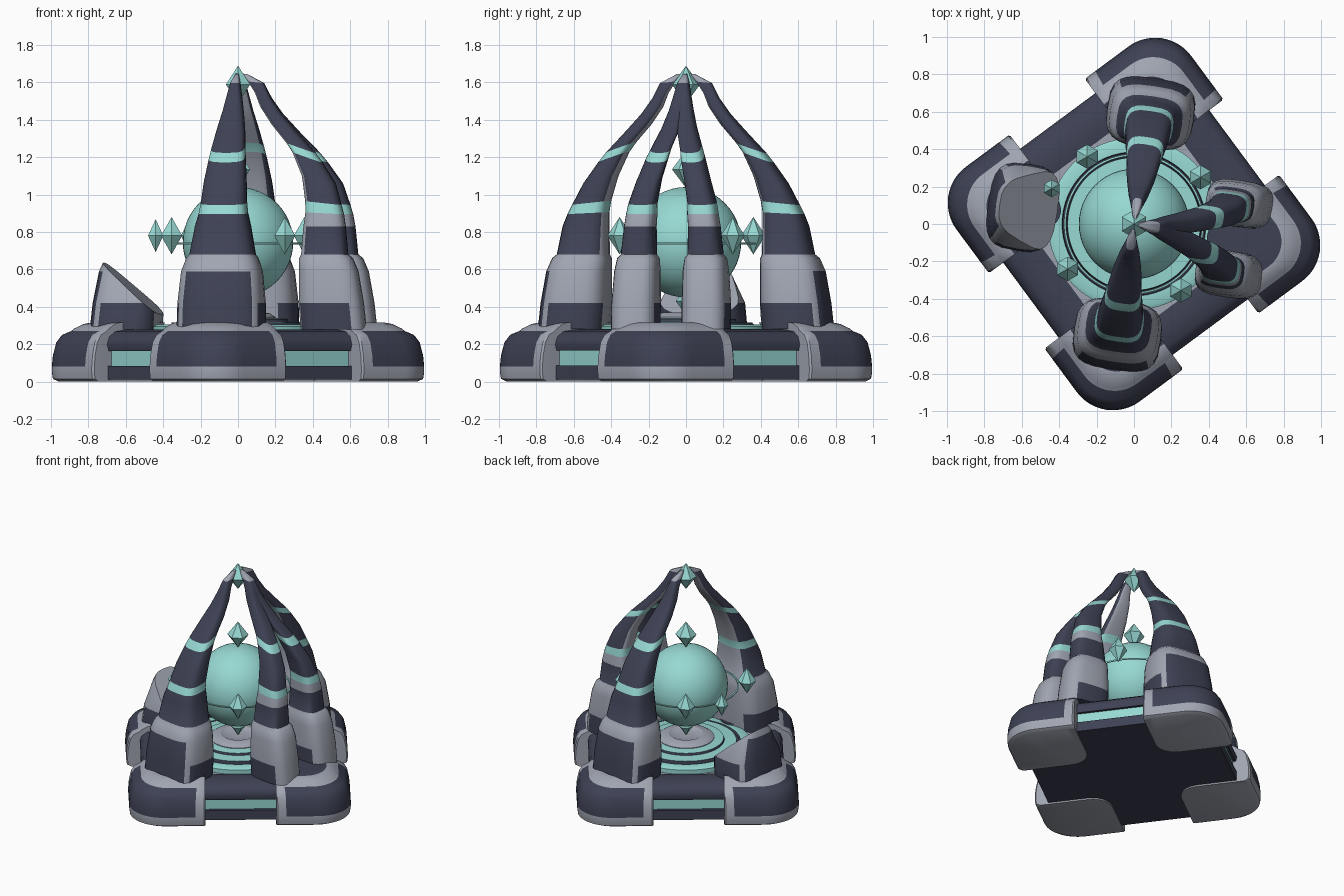
import bpy, bmesh, math
from mathutils import Matrix, Vector

if "Cube" in bpy.data.objects:
    bpy.data.objects.remove(bpy.data.objects["Cube"])

ROT = math.radians(36.5)          # the whole base is turned by this angle


def material(name, rgb):
    m = bpy.data.materials.new(name)
    m.diffuse_color = (*rgb, 1)
    m.use_nodes = True
    m.node_tree.nodes["Principled BSDF"].inputs["Base Color"].default_value = m.diffuse_color
    return m


MATS = [material("dark_slate", (0.048, 0.053, 0.088)),
        material("light_grey", (0.35, 0.375, 0.44)),
        material("pale_teal", (0.31, 0.69, 0.65))]
DARK, GREY, TEAL = 0, 1, 2


def finish(name, bm, matrix=Matrix(), smooth=40):
    bmesh.ops.recalc_face_normals(bm, faces=bm.faces)
    bm.transform(matrix)
    me = bpy.data.meshes.new(name)
    bm.to_mesh(me)
    bm.free()
    for m in MATS:
        me.materials.append(m)
    ob = bpy.data.objects.new(name, me)
    bpy.context.collection.objects.link(ob)
    if smooth:
        bpy.ops.object.select_all(action='DESELECT')
        ob.select_set(True)
        bpy.context.view_layer.objects.active = ob
        bpy.ops.object.shade_smooth_by_angle(angle=math.radians(smooth))
    return ob


def loft(rings, rule, start=DARK, end=DARK):
    """Skin a list of rings; rule(ring, point) gives the material."""
    bm = bmesh.new()
    vs = [[bm.verts.new(p) for p in r] for r in rings]
    n = len(vs[0])
    for i in range(len(vs) - 1):
        for j in range(n):
            k = (j + 1) % n
            f = bm.faces.new((vs[i][j], vs[i][k], vs[i + 1][k], vs[i + 1][j]))
            f.material_index = rule(i, j)
    bm.faces.new(vs[0]).material_index = start
    bm.faces.new(vs[-1]).material_index = end
    return bm


def lathe(name, profile, colours, n=64):
    rings = [[(r * math.cos(2 * math.pi * j / n), r * math.sin(2 * math.pi * j / n), z)
              for j in range(n)] for r, z in profile]
    finish(name, loft(rings, lambda i, j: colours[i], colours[0], colours[-1]), smooth=30)


def slab(name, half, z0, z1, mat):
    bm = bmesh.new()
    bmesh.ops.create_cube(bm, size=1)
    bm.transform(Matrix.Translation((0, 0, (z0 + z1) / 2)) @
                 Matrix.Diagonal((2 * half, 2 * half, z1 - z0, 1)))
    for f in bm.faces:
        f.material_index = mat
    finish(name, bm, Matrix.Rotation(ROT, 4, 'Z'), 0)


def diamond(name, x, y, z, r, h):
    bm = bmesh.new()
    bmesh.ops.create_uvsphere(bm, u_segments=6, v_segments=2, radius=1)
    for f in bm.faces:
        f.material_index = TEAL
    finish(name, bm, Matrix.Translation((x, y, z)) @ Matrix.Diagonal((r, r, h, 1)), 0)


# Square base layers
slab("base_plate", 0.68, 0.012, 0.085, DARK)
slab("base_light_strip", 0.655, 0.085, 0.168, TEAL)
slab("base_floor", 0.52, 0.16, 0.262, GREY)

# Rounded beams on the four sides
BEAM = [(.47, .165), (.675, .165), (.685, .2), (.67, .24), (.63, .268), (.53, .28), (.47, .27)]
for k in range(4):
    bm = loft([[(u, v, z) for v, z in BEAM] for u in (-.32, .32)], lambda i, j: DARK)
    finish(f"side_beam_{k}", bm, Matrix.Rotation(ROT + k * math.pi / 2, 4, 'Z'), 50)


# Corner feet: rounded square outline, shrunk towards its inner corner with height
def arc(c, r, a0, a1, n):
    return [(c + r * math.cos(math.radians(a0 + (a1 - a0) * i / n)),
             c + r * math.sin(math.radians(a0 + (a1 - a0) * i / n))) for i in range(n + 1)]


OUT = arc(.40, .15, 180, 270, 6) + [(.77, .25), (.78, .26), (.78, .32)]
first_outer = len(OUT) - 1
OUT += arc(.54, .24, 0, 90, 14) + [(.32, .78)]
last_outer = len(OUT) - 1
OUT += [(.26, .78), (.25, .77)]
FOOT = [(.03, 0), (.005, .015), (0, .05), (0, .08), (.005, .14), (.02, .21), (.045, .25),
        (.085, .27), (.10, .285), (.14, .308), (.17, .315)]


def foot_rule(i, j):
    if 3 <= i <= 6 and first_outer <= j < last_outer:
        return DARK
    return GREY


for k in range(4):
    rings = []
    for inset, z in FOOT:
        s = 1 - inset / .53
        rings.append([(.25 + (u - .25) * s, .25 + (v - .25) * s, z) for u, v in OUT])
    finish(f"corner_foot_{k}", loft(rings, foot_rule, GREY, DARK),
           Matrix.Rotation(ROT + k * math.pi / 2, 4, 'Z'), 40)

# Pillar stations: height, outer radius, inner radius, half width, twin offset, twin half width
ROWS = [(.28, .79, .42, .235, .19, .125), (.42, .775, .41, .232, .19, .125),
        (.59, .745, .41, .215, .185, .118), (.66, .715, .41, .19, .182, .108),
        (.68, .69, .42, .175, .18, .092), (.83, .66, .42, .148, .173, .083),
        (.90, .635, .42, .13, .165, .08), (.955, .61, .41, .122, .16, .075),
        (1.08, .55, .37, .112, .13, .066), (1.2, .47, .31, .097, .095, .06),
        (1.25, .43, .275, .09, .08, .055), (1.35, .335, .19, .075, .045, .05),
        (1.45, .24, .125, .055, .025, .04), (1.53, .18, .095, .04, .015, .032),
        (1.60, .14, .055, .025, .008, .022), (1.645, .05, .02, .008, .003, .008)]
N = 24


def pillar(twin=0, rows=ROWS):
    rings = []
    for z, ro, ri, w, t, tw in rows:
        if twin:
            d = max(0, min(.07, .2 * (1.1 - z)))
            ro, ri, w = ro - d, ri - d * .7, tw
        lean = .35 * max(0, min(1, (z - .85) / .35)) * (1 if z < 1.58 else .3)
        ring = []
        for j in range(N):
            a = 2 * math.pi * j / N
            c, s = math.cos(a), math.sin(a)
            x = math.copysign(abs(c) ** .62, c) * (ro - ri) / 2
            y = math.copysign(abs(s) ** .62, s) * w
            ring.append(((ro + ri) / 2 + x, y + twin * t, z - lean * x))
        rings.append(ring)

    def rule(i, j):
        z = (rows[i][0] + rows[i + 1][0]) / 2
        c = math.cos(2 * math.pi * (j + .5) / N)
        if .90 < z < .955 or 1.2 < z < 1.25:
            return TEAL
        if twin and .83 < z < .9:
            return GREY
        if z < .68:                                   # framed base section
            if z < .42 and -.9 < c < .5:
                return DARK
            return DARK if c > .72 and z < .59 and not twin else GREY
        return GREY if c < -.7 or z > 1.6 else DARK   # pale inner face and tip
    return loft(rings, rule, DARK, GREY)


def facing(deg):
    return Matrix.Rotation(math.radians(deg), 4, 'Z')


finish("back_pillar", pillar(), facing(81.5), 45)
finish("front_pillar", pillar(), facing(261.5), 45)
finish("twin_pillar_a", pillar(1), facing(-8.5), 45)
finish("twin_pillar_b", pillar(-1), facing(-8.5), 45)

# Broken pillar stub: base section cut by a slanted plane
bm = pillar(0, ROWS[:4])
cut = bmesh.ops.bisect_plane(bm, geom=bm.verts[:] + bm.edges[:] + bm.faces[:],
                             plane_co=Vector((.69, 0, .605)), plane_no=Vector((-.205, 0, .23)),
                             clear_outer=True)
edges = [e for e in cut["geom_cut"] if isinstance(e, bmesh.types.BMEdge)]
for f in bmesh.ops.contextual_create(bm, geom=edges)["faces"]:
    f.material_index = GREY
for v in bm.verts:                                    # pinch the broken top
    if v.co.z > .4:
        v.co.y *= 1 - 1.7 * (v.co.z - .4)
finish("broken_stub", bm, facing(171.5), 30)

# Round platform and pedestal
lathe("round_platform",
      [(.46, .25), (.46, .295), (.44, .305), (.385, .305), (.38, .285), (.36, .285),
       (.355, .315), (.27, .32), (.265, .335), (.23, .34)],
      [TEAL, TEAL, TEAL, DARK, DARK, DARK, TEAL, DARK, TEAL, TEAL])
lathe("pedestal", [(.2, .30), (.2, .345), (.17, .365), (.12, .37), (.09, .355), (.03, .355)],
      [GREY] * 6, 40)

# Floating sphere with its orbit ring
bm = bmesh.new()
bmesh.ops.create_uvsphere(bm, u_segments=48, v_segments=24, radius=.295)
for f in bm.faces:
    f.material_index = TEAL
finish("floating_sphere", bm, Matrix.Translation((0, 0, .745)), 60)
lathe("orbit_ring", [(.362, .735), (.372, .733), (.374, .742), (.364, .744), (.362, .735)],
      [TEAL] * 5)
ring = bpy.data.objects["orbit_ring"].data             # remove the lathe caps
bm = bmesh.new()
bm.from_mesh(ring)
bmesh.ops.delete(bm, geom=[f for f in bm.faces if len(f.verts) > 4], context='FACES_ONLY')
bm.to_mesh(ring)
bm.free()

# Crystals around, above and below the sphere
for i, (x, y) in enumerate([(-.25, .36), (.355, .25), (-.355, -.24), (.25, -.355)]):
    diamond(f"orbit_crystal_{i}", x, y, .78, .065, .1)
diamond("small_crystal", -.44, .19, .78, .047, .088)
diamond("sphere_top_crystal", 0, 0, 1.135, .075, .1)
diamond("summit_crystal", 0, 0, 1.588, .075, .1)
diamond("sphere_bottom_crystal", 0, 0, .43, .055, .075)
